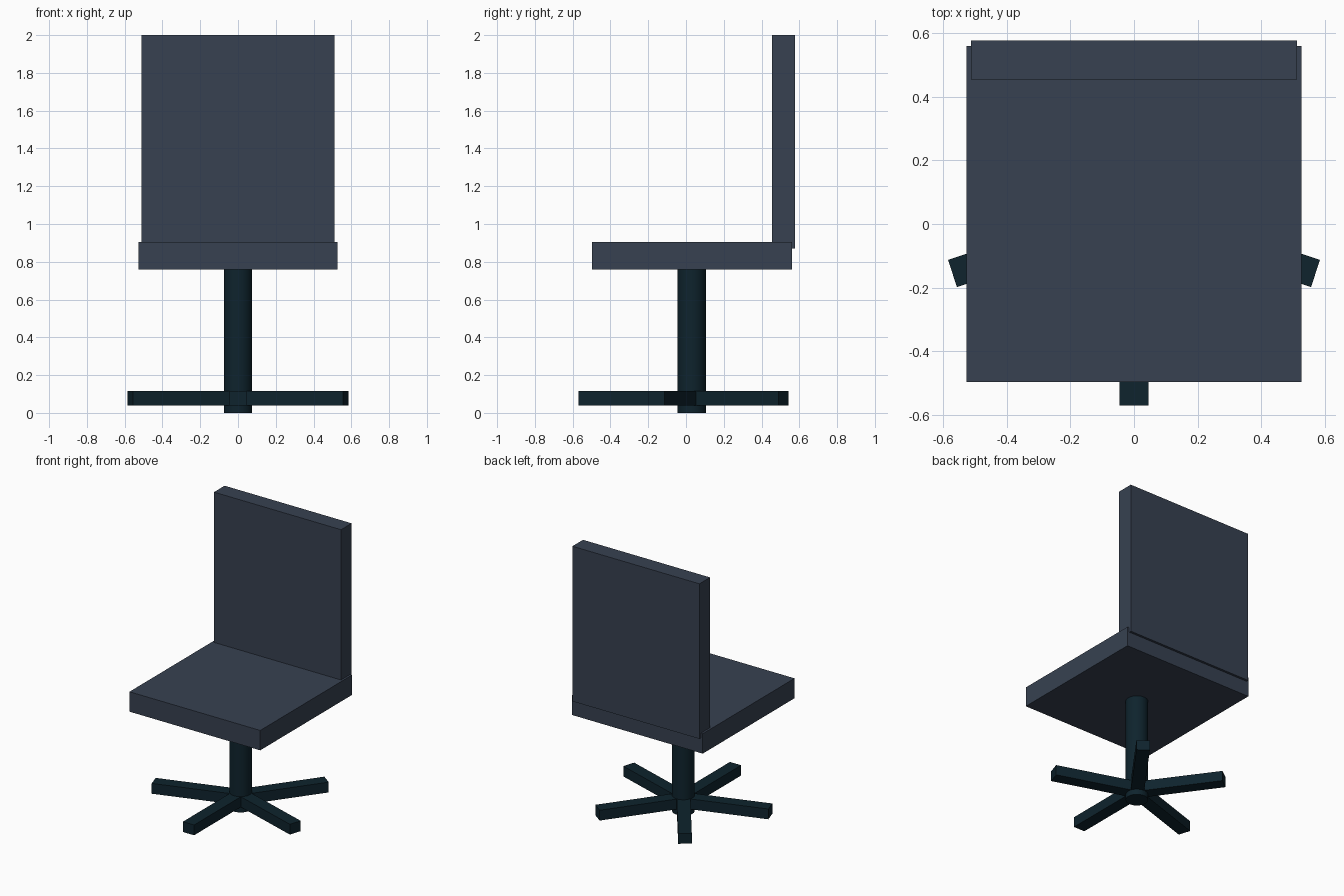
import bpy
import math
from mathutils import Matrix, Vector

cube = bpy.data.objects.get("Cube")
if cube:
    bpy.data.objects.remove(cube, do_unlink=True)


def make_material(name, rgb):
    mat = bpy.data.materials.new(name)
    mat.use_nodes = True
    colour = (*rgb, 1.0)
    mat.diffuse_color = colour
    mat.node_tree.nodes["Principled BSDF"].inputs["Base Color"].default_value = colour
    return mat


def box(name, low, high, mat, transform=Matrix()):
    """Box between two corners, with an optional transform baked in."""
    low, high = Vector(low), Vector(high)
    bpy.ops.mesh.primitive_cube_add(size=1)
    obj = bpy.context.object
    obj.name = name
    size = Matrix.Diagonal((*(high - low), 1))
    obj.data.transform(transform @ Matrix.Translation((low + high) / 2) @ size)
    obj.data.materials.append(mat)
    return obj


slate = make_material("slate upholstery", (0.038, 0.053, 0.082))
dark = make_material("dark teal metal", (0.0044, 0.0168, 0.026))

# Seat and backrest
box("seat", (-0.527, -0.497, 0.76), (0.527, 0.56, 0.905), slate)
box("backrest", (-0.512, 0.455, 0.87), (0.512, 0.577, 2.0), slate)

# Central column
HUB_Y = 0.03
bpy.ops.mesh.primitive_cylinder_add(vertices=32, radius=0.075, depth=0.78,
                                    location=(0, HUB_Y, 0.39))
column = bpy.context.object
column.name = "column"
column.data.materials.append(dark)
bpy.ops.object.shade_smooth_by_angle(angle=math.radians(30))

# Five base legs radiating from the column, one straight to the front
for i in range(5):
    spin = Matrix.Translation((0, HUB_Y, 0)) @ Matrix.Rotation(i * math.tau / 5, 4, "Z")
    box(f"base_leg_{i + 1}", (-0.045, -0.6, 0.04), (0.045, 0, 0.115), dark, spin)
